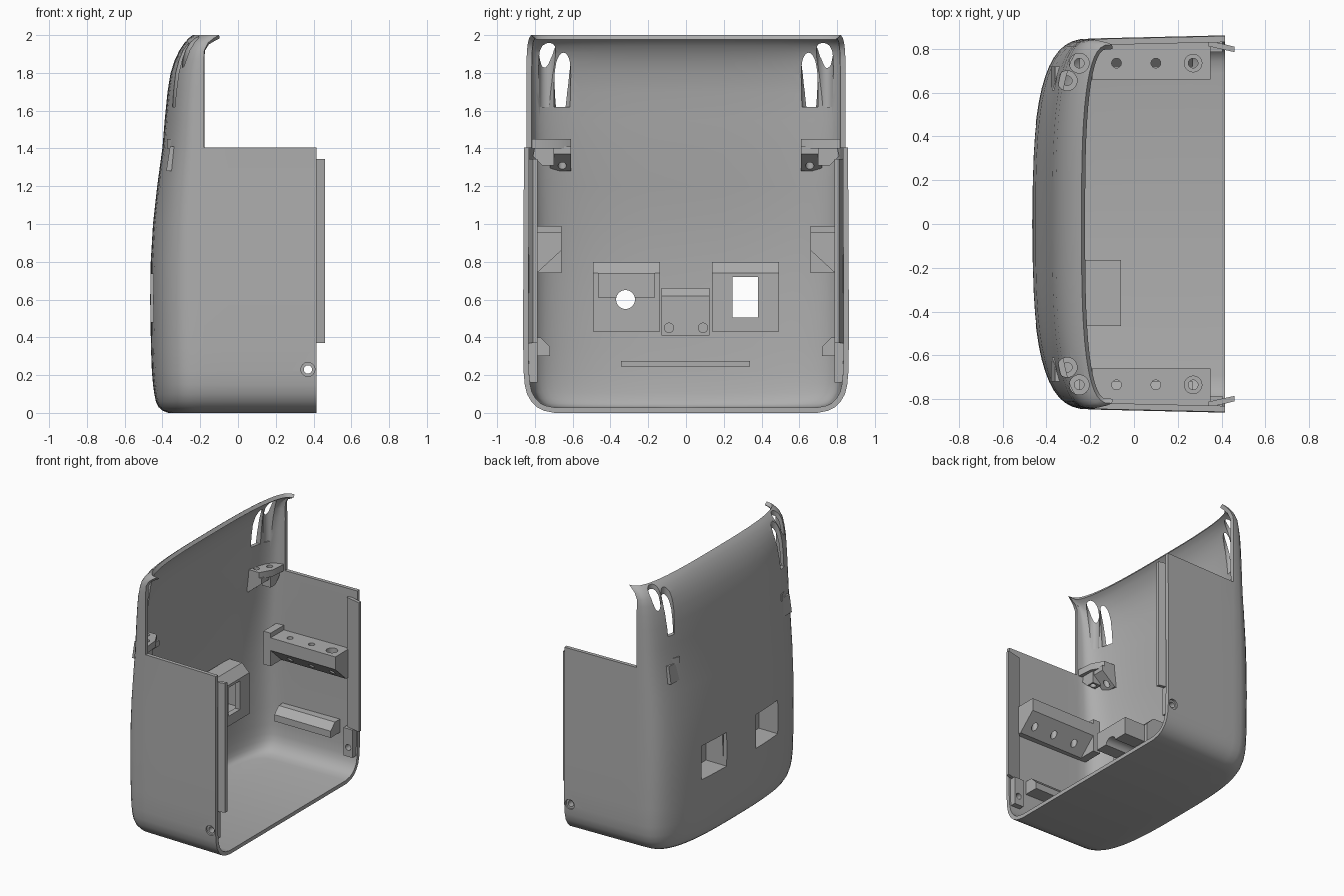
import bpy, bmesh, math
from mathutils import Vector

if "Cube" in bpy.data.objects:
    bpy.data.objects.remove(bpy.data.objects["Cube"], do_unlink=True)

grey = bpy.data.materials.new("plain grey")
grey.use_nodes = True
GREY = (0.42, 0.42, 0.42, 1)
grey.diffuse_color = GREY
grey.node_tree.nodes["Principled BSDF"].inputs["Base Color"].default_value = GREY


def finish(name, bm):
    mesh = bpy.data.meshes.new(name)
    bm.to_mesh(mesh)
    bm.free()
    mesh.materials.append(grey)
    ob = bpy.data.objects.new(name, mesh)
    bpy.context.collection.objects.link(ob)
    return ob


def prism(name, axis, pts, lo, hi):
    """Extrude a 2D outline along an axis; outline order is the two other axes."""
    bm = bmesh.new()

    def place(p, d):
        v = list(p)
        v.insert("xyz".index(axis), d)
        return Vector(v)
    f = bm.faces.new([bm.verts.new(place(p, lo)) for p in pts])
    ext = bmesh.ops.extrude_face_region(bm, geom=[f])
    shift = place((0, 0), hi - lo)
    for v in ext["geom"]:
        if isinstance(v, bmesh.types.BMVert):
            v.co += shift
    bmesh.ops.recalc_face_normals(bm, faces=bm.faces)
    return finish(name, bm)


def box(name, x, y, z):
    return prism(name, "z", [(x[0], y[0]), (x[1], y[0]), (x[1], y[1]), (x[0], y[1])], *z)


def rod(axis, centre, r, lo, hi, n=32):
    ring = [(centre[0] + r * math.cos(2 * math.pi * i / n),
             centre[1] + r * math.sin(2 * math.pi * i / n)) for i in range(n)]
    return prism("cutter", axis, ring, lo, hi)


def apply(ob, mod):
    bpy.context.view_layer.objects.active = ob
    bpy.ops.object.modifier_apply(modifier=mod.name)


def cut(ob, *cutters):
    for c in cutters:
        mod = ob.modifiers.new("cut", "BOOLEAN")
        mod.operation, mod.solver, mod.object = "DIFFERENCE", "EXACT", c
        apply(ob, mod)


def drop(cutters):
    for c in cutters:
        bpy.data.objects.remove(c, do_unlink=True)


# Shell: stacked U sections given as height, back depth, half width
SIDE, FRONT, STEP = -0.18, 0.415, 1.405
rows = [(0, -.37, .68), (.012, -.4, .74), (.03, -.42, .775), (.06, -.435, .805),
        (.1, -.443, .828), (.15, -.45, .84), (.22, -.456, .846), (.35, -.461, .848),
        (.6, -.465, .848), (.8, -.462, .847), (1, -.45, .846), (1.2, -.428, .845),
        (STEP, -.4, .845), (1.55, -.388, .845), (1.7, -.373, .845), (1.8, -.357, .845),
        (1.87, -.334, .844), (1.92, -.31, .842), (1.96, -.283, .837), (1.985, -.26, .83),
        (2, -.24, .82)]
QUARTER = 14
straight = [FRONT, .25, .1, -.05]
bm = bmesh.new()
grid = []
for k, (z, back, half) in enumerate([(0, -.37, 0)] + rows):
    flare = .08 * max(0, (z - 1.9) / .1) ** 2.5
    side = [(x, half + (.014 * (x - SIDE) / .6 if half else 0)) for x in straight]
    for i in range(QUARTER + 1):
        t = math.pi / 2 * i / QUARTER
        s, c = math.sin(t) ** (2 / 3), max(0, math.cos(t)) ** (2 / 3)
        side.append((SIDE + flare * (1 - s) - (SIDE - back) * s, half * c if i < QUARTER else 0))
    line = side + [(x, -y) for x, y in side[-2::-1]]
    grid.append([bm.verts.new((x, y, z)) for x, y in line])
last = len(grid[0]) - 1
for low, high in zip(grid, grid[1:]):
    for i in range(last):
        in_front = min(i, last - 1 - i) < len(straight)
        if in_front and low[0].co.z >= STEP - .001:
            continue
        bm.faces.new((low[i], low[i + 1], high[i + 1], high[i]))
bmesh.ops.remove_doubles(bm, verts=bm.verts, dist=.0002)
bmesh.ops.delete(bm, geom=[v for v in bm.verts if not v.link_faces], context="VERTS")
shell = finish("shell", bm)
solid = shell.modifiers.new("wall", "SOLIDIFY")
solid.thickness, solid.offset = .028, -1
apply(shell, solid)

# Blocks behind the two wall ports
port_blocks = []
for name, y, front in (("round_port_block", -.315, -.23), ("square_port_block", .315, -.25)):
    block = prism(name, "y", [(-.44, .43), (front, .43), (front, .74), (front - .06, .8), (-.42, .8)],
                  y - .177, y + .177)
    port_blocks.append(block)
round_block, square_block = port_blocks
ledge = box("round_port_ledge", (-.24, -.06), (-.465, -.165), (.61, .74))

# Port pockets and through holes
pockets = [box("cutter", (-.6, -.29), (y - .14, y + .14), (.48, .735)) for y in (-.315, .315)]
round_hole = rod("x", (-.32, .6), .05, -.6, .1)
square_hole = box("cutter", (-.6, 0), (.245, .38), (.505, .72))
cut(round_block, pockets[0], round_hole)
cut(square_block, pockets[1], square_hole)
cut(ledge, round_hole)
cut(shell, *pockets)
drop(pockets + [round_hole, square_hole])

# Centre block with two screw holes, and low rib on the back wall
centre_block = prism("centre_block", "y", [(-.45, .41), (-.28, .41), (-.28, .62), (-.32, .66), (-.45, .66)],
                     -.13, .125)
screws = [rod("x", (y, .45), .025, -.36, -.2) for y in (-.09, .09)]
cut(centre_block, *screws)
drop(screws)
box("back_rib", (-.445, -.41), (-.345, .34), (.245, .275))

# Paired parts on both side walls
for s, label in ((1, "left"), (-1, "right")):
    def yz(pts):
        return [(s * y, z) for y, z in pts]

    def ys(a, b):
        return tuple(sorted((s * a, s * b)))

    # Vertical access holes near the top, and side screw holes
    tops = [rod("z", (-.25, s * .735), .045, 1.62, 2.1), rod("z", (-.305, s * .655), .045, 1.62, 2.1)]
    sides = [rod("y", (.37, .23), .022, *ys(.7, .95)), rod("y", (.37, .23), .037, *ys(.845, .95))]
    cut(shell, *tops, *sides)

    # Screw boss plate by the opening
    boss = box(label + "_screw_boss", (.33, .405), ys(.785, .835), (.16, .37))
    cut(boss, sides[0])
    drop(tops + sides)

    # Upper shelf with sloped underside and its end post
    shelf = prism(label + "_upper_shelf", "x",
                  yz([(.66, .86), (.66, .955), (.83, .955), (.83, .74), (.79, .74)]), -.2, .35)
    holes = [rod("z", (x, s * .735), .022, .6, 1.1) for x in (-.08, .1, .27)]
    holes.append(rod("z", (.27, s * .735), .04, .9, 1.1))
    cut(shelf, *holes)
    drop(holes)
    box(label + "_shelf_post", (-.25, -.19), ys(.66, .825), (.74, .99))

    # Lower shelf
    prism(label + "_lower_shelf", "x",
          yz([(.72, .3), (.72, .35), (.77, .4), (.83, .4), (.83, .3)]), -.2, .27)

    # Corner bracket: flat plate over a tapering foot
    plate = prism(label + "_bracket_plate", "z",
                  [(-.375, s * .61), (-.25, s * .61), (-.2, s * .7), (-.19, s * .82), (-.25, s * .8),
                   (-.33, s * .73)], 1.4, 1.45)
    foot = prism(label + "_bracket_foot", "y",
                 [(-.38, 1.28), (-.34, 1.28), (-.23, 1.37), (-.23, 1.41), (-.36, 1.41)], *ys(.61, .72))
    gusset = prism(label + "_bracket_gusset", "x",
                   yz([(.7, 1.31), (.7, 1.41), (.8, 1.41), (.81, 1.36), (.76, 1.31)]), -.29, -.22)
    pins = [rod("z", (-.25, s * .735), .022, 1.2, 1.6), rod("z", (-.305, s * .655), .022, 1.2, 1.6)]
    for part in (plate, foot, gusset):
        cut(part, *pins)
    drop(pins)

    # Thin locking rail standing proud of the opening
    prism(label + "_rail", "z", [(.34, s * .838), (.34, s * .812), (.46, s * .785), (.46, s * .81)], .37, 1.345)

# Smooth the curved shell while keeping edges crisp
bpy.ops.object.select_all(action="DESELECT")
for ob in bpy.context.collection.objects:
    if ob.type == "MESH" and ob.data.materials and ob.data.materials[0] == grey:
        ob.select_set(True)
bpy.context.view_layer.objects.active = shell
bpy.ops.object.shade_smooth_by_angle(angle=math.radians(30))
